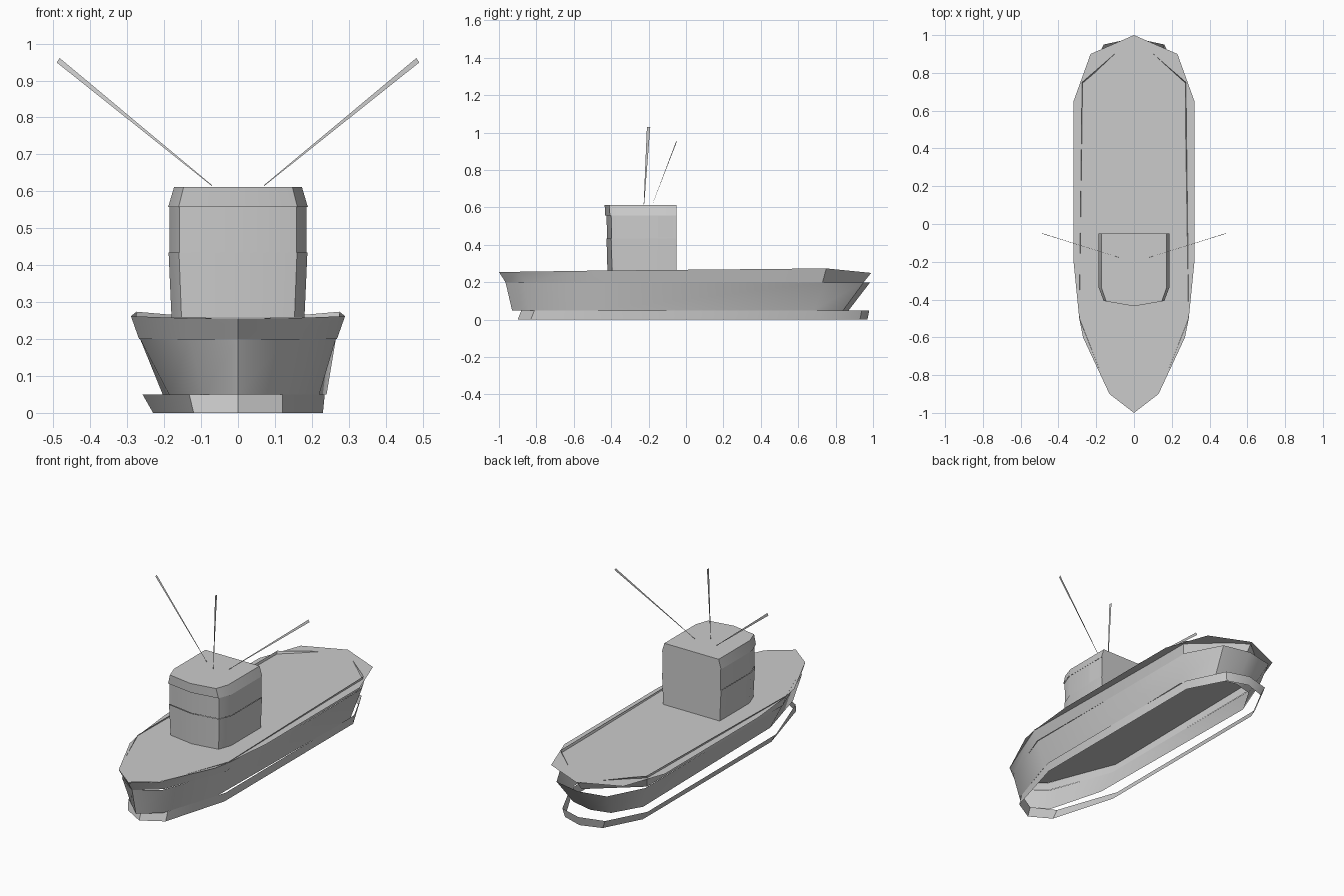
import bpy, bmesh
from mathutils import Vector

cube = bpy.data.objects.get("Cube")
if cube:
    bpy.data.objects.remove(cube)

grey = bpy.data.materials.new("light_grey")
grey.use_nodes = True
GREY = (0.6, 0.6, 0.6, 1)
grey.diffuse_color = GREY
grey.node_tree.nodes["Principled BSDF"].inputs["Base Color"].default_value = GREY


def finish(name, bm, smooth=False):
    mesh = bpy.data.meshes.new(name)
    bm.to_mesh(mesh)
    bm.free()
    mesh.materials.append(grey)
    obj = bpy.data.objects.new(name, mesh)
    bpy.context.collection.objects.link(obj)
    if smooth:
        bpy.ops.object.select_all(action='DESELECT')
        obj.select_set(True)
        bpy.context.view_layer.objects.active = obj
        bpy.ops.object.shade_smooth_by_angle(angle=0.7)
    return obj


def outline(half, left=1.0):
    """Mirror a bow-to-stern half outline; 'left' scales the -x side."""
    other = [(-x * left, y, z) for x, y, z in reversed(half) if x > 0]
    return list(half) + other


def level(points, z):
    return [(x, y, z) for x, y in points]


def loft(name, loops, cap=False):
    """Skin a stack of outlines, optionally closing the top."""
    bm = bmesh.new()
    rows = [[bm.verts.new(p) for p in loop] for loop in loops]
    n = len(rows[0])
    for low, high in zip(rows, rows[1:]):
        for i in range(n):
            j = (i + 1) % n
            bm.faces.new((low[i], low[j], high[j], high[i]))
    if cap:
        bm.faces.new(rows[-1])
    return finish(name, bm, True)


def sheet(name, points):
    bm = bmesh.new()
    bm.faces.new([bm.verts.new(p) for p in points])
    return finish(name, bm)


# Waterline strip, open above and below
strip_low = [(0, -.9), (.12, -.83), (.23, -.45), (.23, .72), (.12, .93), (0, .97)]
strip_top = [(0, -.88), (.12, -.81), (.235, -.45), (.235, .72), (.13, .94), (0, .98)]
loft("waterline_strip", [outline(level(strip_low, 0)),
                         outline(level(strip_top, .05), 1.1)])

# Hull sides
hull_low = [(0, -.93), (.11, -.84), (.22, -.5), (.24, .68), (.13, .84), (0, .87)]
hull_top = [(0, -.965), (.13, -.87), (.265, -.5), (.265, .75), (.16, .95), (0, .985)]
loft("hull", [outline(level(hull_low, .05), .85), outline(level(hull_top, .2))])

# Flared bulwark, slightly raised amidships
rail_low = [(0, -.965), (.13, -.86), (.268, -.5), (.262, .73), (0, .95)]
rail_top = [(0, -1, .255), (.13, -.9, .256), (.29, -.5, .262),
            (.275, .75, .274), (0, .99, .25)]
loft("bulwark", [outline(level(rail_low, .2)), outline(rail_top)])

# Flat deck and hatch
deck = [(0, -1), (.13, -.9), (.27, -.6), (.29, -.5), (.32, -.2),
        (.32, .65), (.23, .9), (0, 1)]
sheet("deck", outline(level(deck, .258)))
sheet("deck_hatch", level([(-.13, .14), (.13, .14), (.13, .63), (-.13, .63)], .261))


# Wheelhouse in stacked bands: lower walls, window band, roof band
def house(width, front, z):
    pts = [(0, front), (width * .85, front + .025), (width, front + .1),
           (width, -.05), (width * .5, -.05)]
    return outline(level(pts, z))


loft("wheelhouse_walls", [house(.18, -.42, .258), house(.188, -.425, .435)])
loft("window_band", [house(.186, -.422, .435), house(.186, -.425, .56)])
loft("wheelhouse_roof", [house(.189, -.432, .558), house(.173, -.435, .612)], True)

# Side window panes
for side, label in ((1, "left"), (-1, "right")):
    sheet("window_" + label, [(side * .19, y, z) for y, z in
                              ((-.15, .44), (-.07, .44), (-.07, .555), (-.15, .555))][::side])


# Antennas: flat upright blades widening to the tip
def antenna(name, base, tip, spread):
    base, tip, spread = Vector(base), Vector(tip), Vector(spread)
    sheet(name, [base - spread * .15, base + spread * .15, tip + spread, tip - spread])


for side, label in ((1, "left"), (-1, "right")):
    antenna("antenna_" + label, (side * .07, -.18, .615), (side * .487, -.05, .955),
            (side * -.004, 0, .006))
antenna("antenna_middle", (0, -.225, .615), (0, -.2, 1.03), (0, .009, 0))
